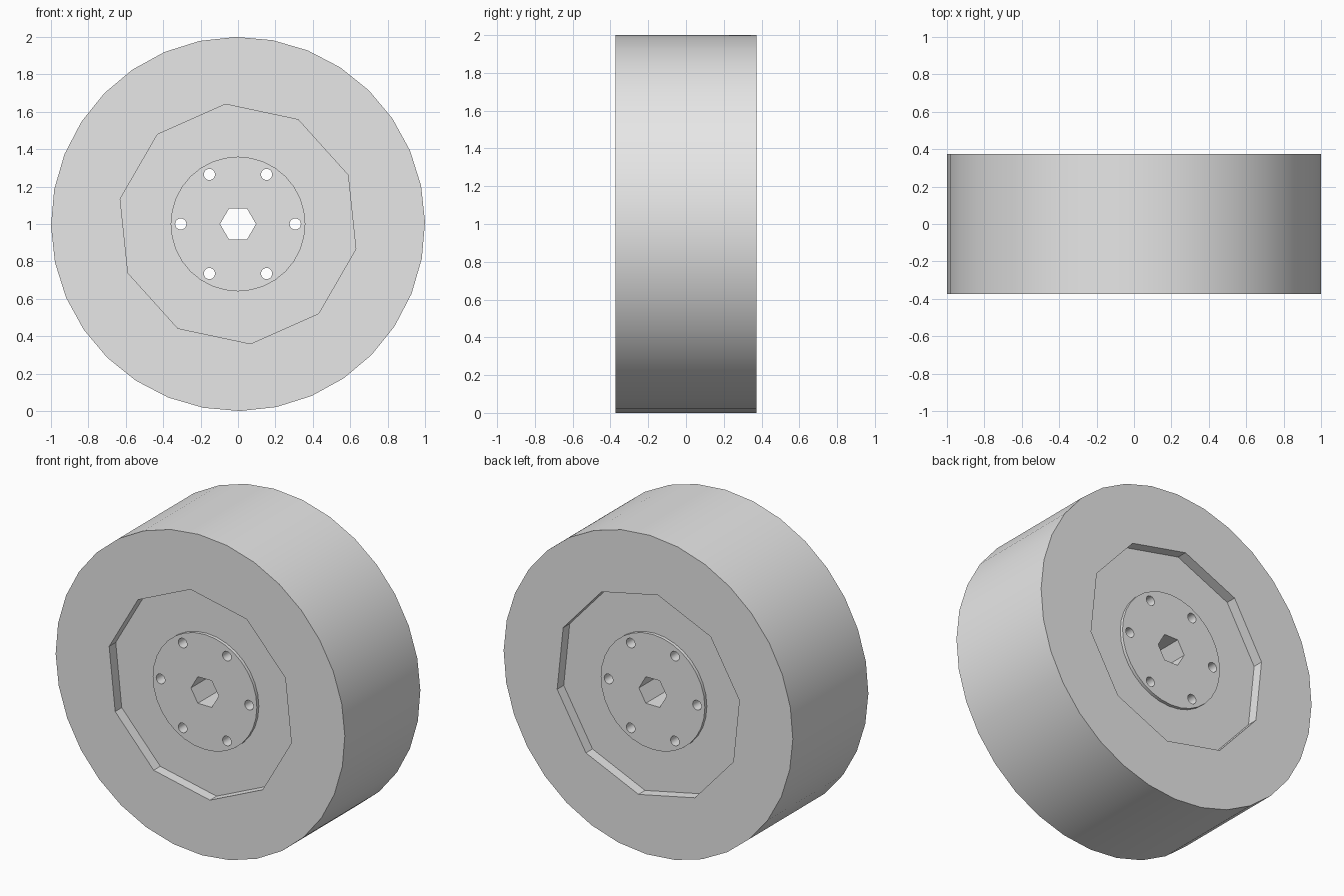
import bpy
import math

cube = bpy.data.objects.get("Cube")
if cube:
    bpy.data.objects.remove(cube, do_unlink=True)

HALF_WIDTH = 0.373
RECESS = 0.065
DISC_HALF = HALF_WIDTH - RECESS
HUB_HALF = DISC_HALF + 0.02
RIM_RADIUS, HUB_RADIUS = 0.644, 0.36

grey = bpy.data.materials.new("plain grey")
grey.use_nodes = True
grey.diffuse_color = (0.8, 0.8, 0.8, 1)
grey.node_tree.nodes["Principled BSDF"].inputs["Base Color"].default_value = (0.8, 0.8, 0.8, 1)


def prism(name, sides, radius, half, first_angle=0, x=0, z=1):
    """Prism along y with one corner at first_angle (degrees, from +x towards +z)."""
    a = math.radians(first_angle)
    step = math.tau / sides
    ring = [(x + radius * math.cos(a + i * step), z + radius * math.sin(a + i * step))
            for i in range(sides)]
    verts = [(px, -half, pz) for px, pz in ring] + [(px, half, pz) for px, pz in ring]
    faces = [tuple(range(sides)), tuple(range(2 * sides - 1, sides - 1, -1))]
    for i in range(sides):
        j = (i + 1) % sides
        faces.append((i, i + sides, j + sides, j))
    mesh = bpy.data.meshes.new(name)
    mesh.from_pydata(verts, [], faces)
    mesh.materials.append(grey)
    obj = bpy.data.objects.new(name, mesh)
    bpy.context.collection.objects.link(obj)
    return obj


def cut(target, cutter):
    """Subtract the cutter from the target and remove it."""
    mod = target.modifiers.new("cut", 'BOOLEAN')
    mod.operation = 'DIFFERENCE'
    mod.solver = 'EXACT'
    mod.object = cutter
    cutter.hide_render = True
    bpy.ops.object.select_all(action='DESELECT')
    bpy.context.view_layer.objects.active = target
    target.select_set(True)
    bpy.ops.object.modifier_apply(modifier=mod.name)
    bpy.data.objects.remove(cutter, do_unlink=True)


# Tyre with a ten-sided opening
tyre = prism("tyre", 32, 1, HALF_WIDTH, 0.6)
cut(tyre, prism("rim_cutter", 10, RIM_RADIUS, 1, 24))

# Recessed disc filling the opening, with a round seat for the hub
disc = prism("wheel_disc", 10, RIM_RADIUS, DISC_HALF, 24)
cut(disc, prism("seat_cutter", 32, HUB_RADIUS, 1))

# Hub standing slightly proud, with a hexagonal axle hole and six bolt holes
hub = prism("hub", 32, HUB_RADIUS, HUB_HALF)
cut(hub, prism("axle_cutter", 6, 0.096, 1))
for k in range(6):
    t = k * math.pi / 3
    cut(hub, prism("bolt_cutter", 24, 0.03, 1, 0,
                   0.306 * math.cos(t), 1 + 0.306 * math.sin(t)))

# Smooth round walls, crisp corners
for obj in (tyre, disc, hub):
    bpy.ops.object.select_all(action='DESELECT')
    bpy.context.view_layer.objects.active = obj
    obj.select_set(True)
    bpy.ops.object.shade_smooth_by_angle(angle=math.radians(30))
